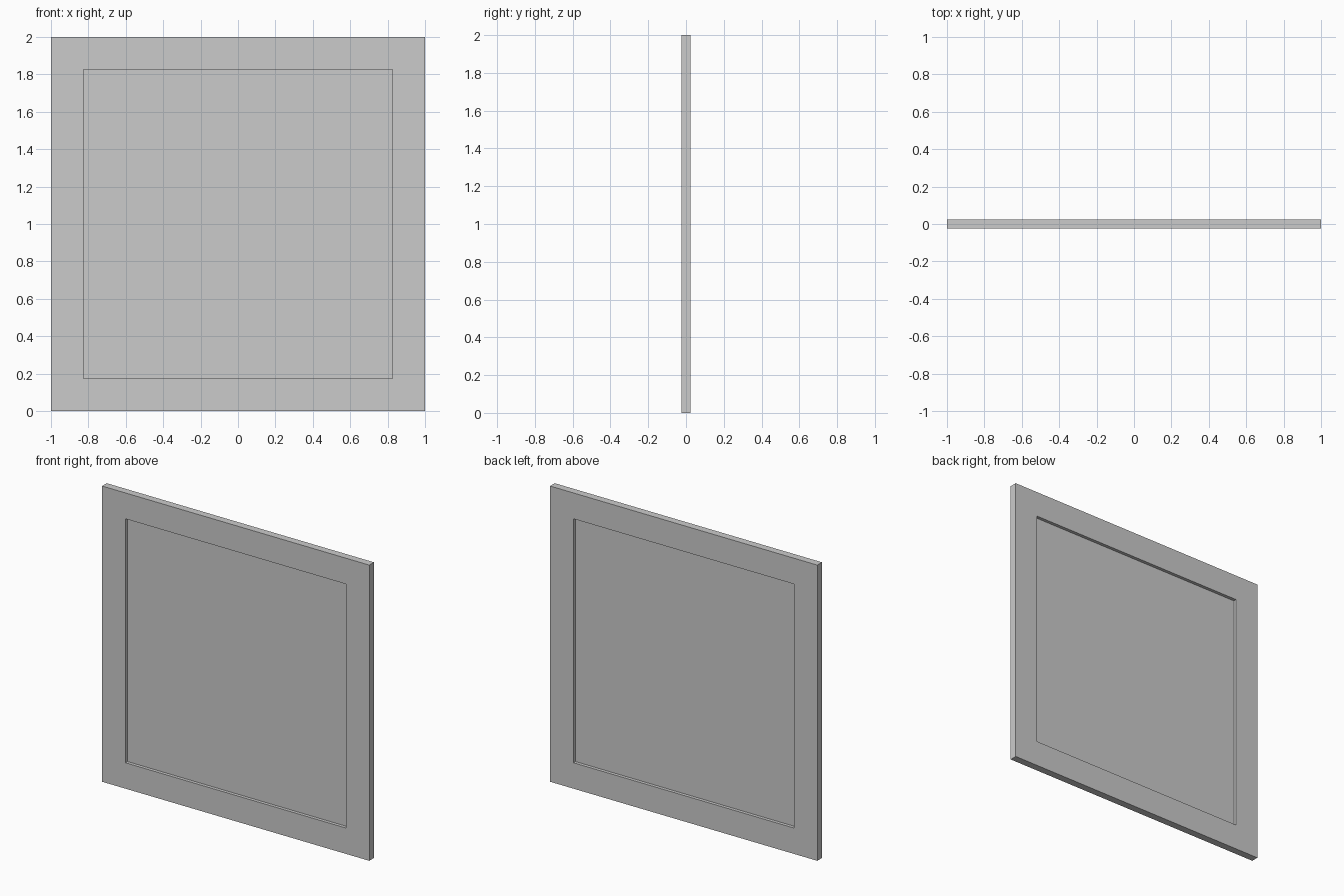
import bpy
import bmesh

if "Cube" in bpy.data.objects:
    bpy.data.objects.remove(bpy.data.objects["Cube"])

OUTER, INNER = 1.0, 0.825      # half widths of the frame and its opening
DEPTH = 0.025                  # half thickness of the frame
PANEL_HALF = 0.003             # half thickness of the inset panel
MID_Z = 1.0


def finish(bm, name):
    bmesh.ops.recalc_face_normals(bm, faces=bm.faces)
    mesh = bpy.data.meshes.new(name)
    bm.to_mesh(mesh)
    bm.free()
    obj = bpy.data.objects.new(name, mesh)
    bpy.context.collection.objects.link(obj)
    return obj


# Square frame: rectangular section carried round four mitred corners
bm = bmesh.new()
section = [(OUTER, -DEPTH), (OUTER, DEPTH), (INNER, DEPTH), (INNER, -DEPTH)]
corners = [(-1, -1), (1, -1), (1, 1), (-1, 1)]
rings = [[bm.verts.new((sx * r, y, MID_Z + sz * r)) for r, y in section]
         for sx, sz in corners]
for i in range(4):
    a, b = rings[i], rings[(i + 1) % 4]
    for j in range(4):
        k = (j + 1) % 4
        bm.faces.new((a[j], b[j], b[k], a[k]))
finish(bm, "frame")

# Thin panel set in the middle of the frame's depth
bm = bmesh.new()
bmesh.ops.create_cube(bm, size=2)
bmesh.ops.scale(bm, vec=(INNER + 0.002, PANEL_HALF, INNER + 0.002), verts=bm.verts)
bmesh.ops.translate(bm, vec=(0, 0, MID_Z), verts=bm.verts)
finish(bm, "inset_panel")
